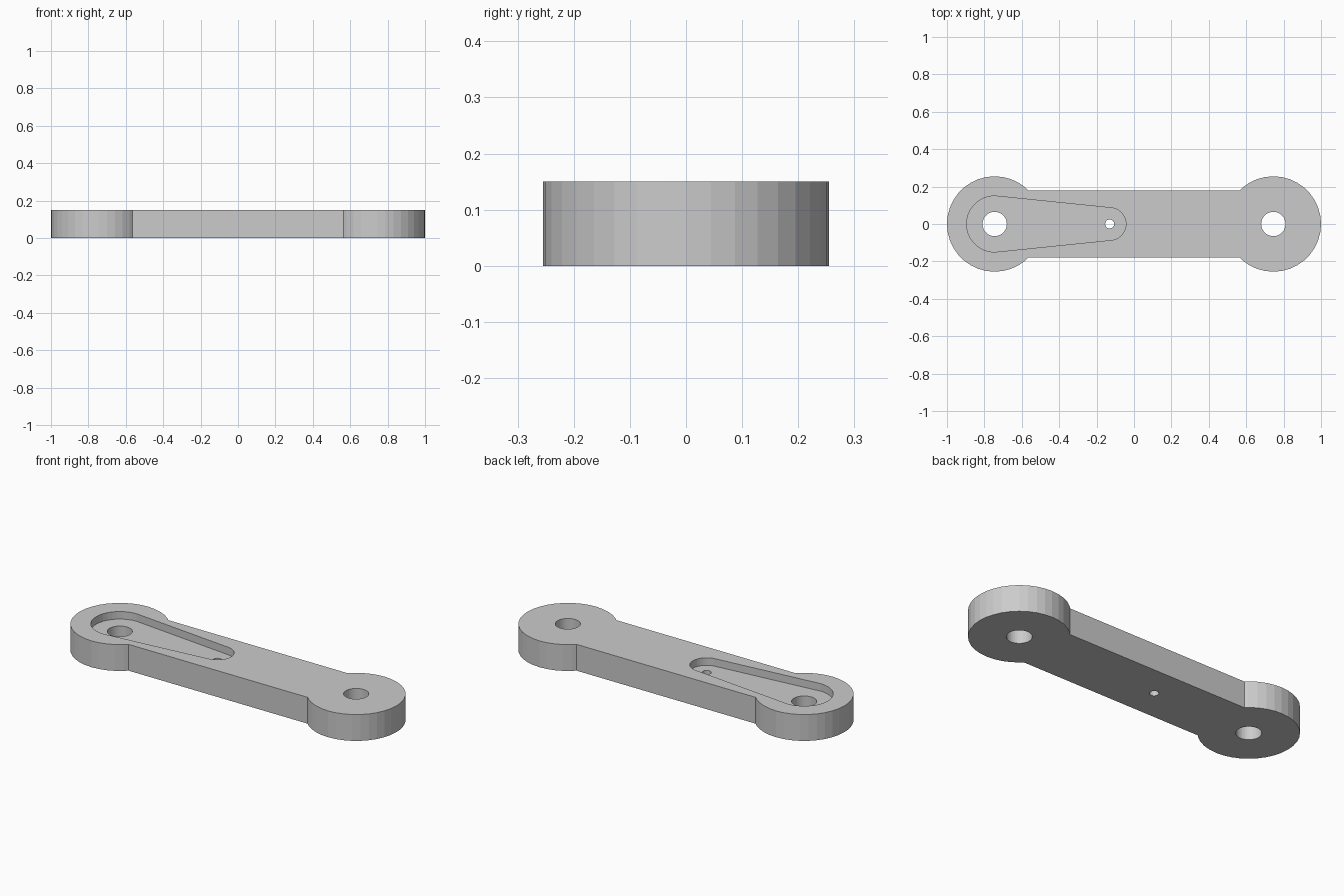
import bpy, bmesh
from math import sin, cos, radians

if "Cube" in bpy.data.objects:
    bpy.data.objects.remove(bpy.data.objects["Cube"])

H = 0.15          # plate thickness
END_X = 0.745     # boss and hole centre
END_R = 0.255
BAR_Y = 0.18      # half width of the bar
FLOOR = H - 0.043 # pocket floor height
PIN_X = -0.13     # small hole centre


def arc(cx, r, start, stop):
    """Points on a circle around (cx, 0), every 10 degrees."""
    return [(cx + r * cos(radians(a)), r * sin(radians(a)))
            for a in range(start, stop + 1, 10)]


def prism(name, points, z0, z1):
    """Extrude a counter-clockwise outline from z0 to z1."""
    bm = bmesh.new()
    face = bm.faces.new([bm.verts.new((x, y, z0)) for x, y in points])
    top = bmesh.ops.extrude_face_region(bm, geom=[face])["geom"]
    verts = [v for v in top if isinstance(v, bmesh.types.BMVert)]
    bmesh.ops.translate(bm, verts=verts, vec=(0, 0, z1 - z0))
    bmesh.ops.recalc_face_normals(bm, faces=bm.faces)
    mesh = bpy.data.meshes.new(name)
    bm.to_mesh(mesh)
    bm.free()
    obj = bpy.data.objects.new(name, mesh)
    bpy.context.collection.objects.link(obj)
    return obj


# Link plate: two round ends joined by a narrower bar
neck = END_X - BAR_Y
outline = ([(neck, -BAR_Y)] + arc(END_X, END_R, -130, 130) + [(neck, BAR_Y)]
           + [(-neck, BAR_Y)] + arc(-END_X, END_R, 50, 310) + [(-neck, -BAR_Y)])
plate = prism("link_plate", outline, 0, H)

# Cutters: tapered pocket, two pivot holes and a small pin hole
pocket = arc(-END_X, 0.15, 90, 270) + arc(PIN_X, 0.087, -90, 90)
cutters = [
    prism("pocket_cutter", pocket, FLOOR, H + 0.1),
    prism("left_hole_cutter", arc(-END_X, 0.065, 0, 350), -0.1, H + 0.2),
    prism("right_hole_cutter", arc(END_X, 0.065, 0, 350), -0.1, H + 0.2),
    prism("pin_hole_cutter", arc(PIN_X, 0.024, 0, 350), -0.1, H + 0.2),
]
for cutter in cutters:
    mod = plate.modifiers.new(cutter.name, 'BOOLEAN')
    mod.operation = 'DIFFERENCE'
    mod.solver = 'EXACT'
    mod.object = cutter
    cutter.hide_render = True
    cutter.display_type = 'WIRE'
